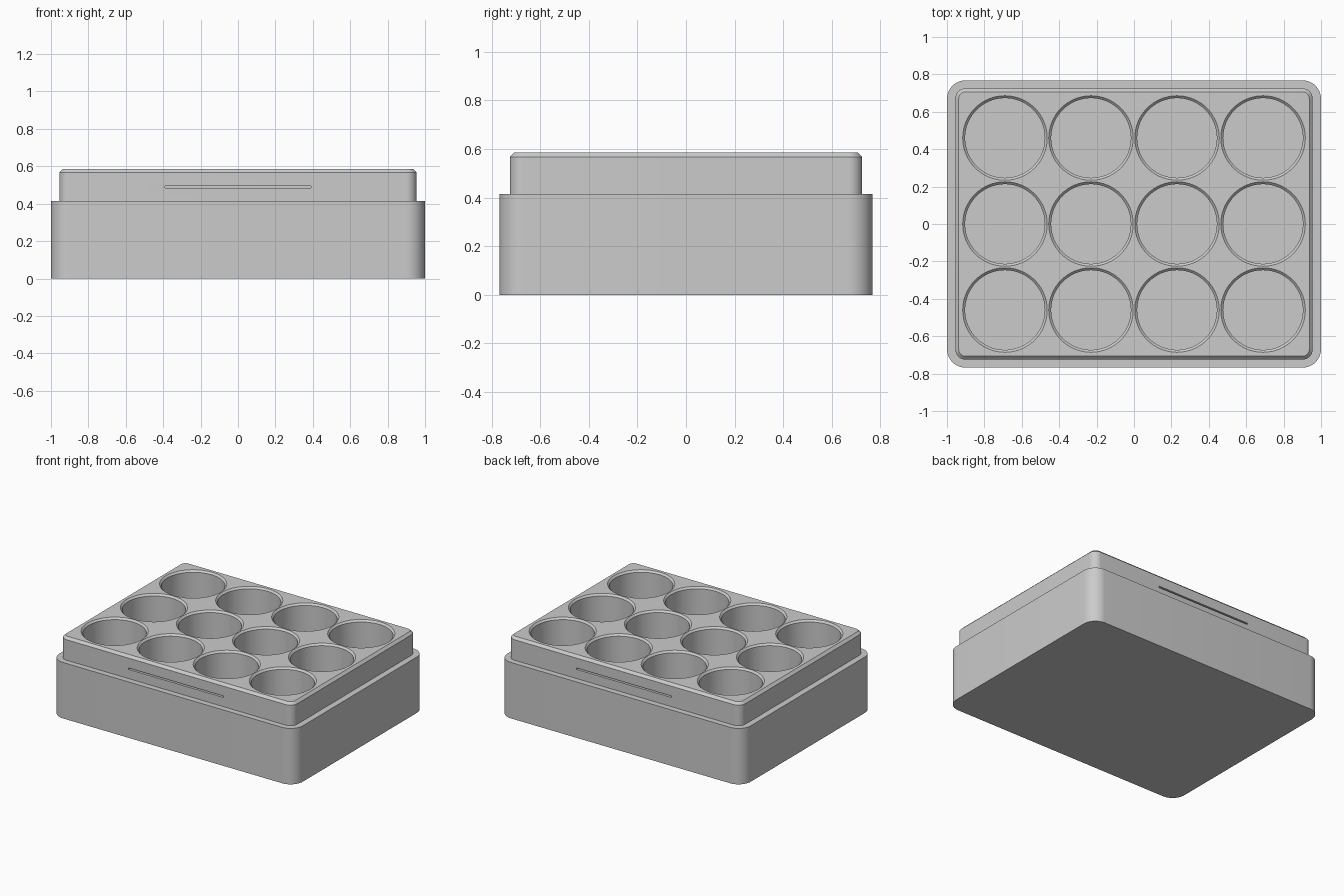
import bpy, bmesh
from math import cos, sin, pi, radians

cube = bpy.data.objects.get("Cube")
if cube:
    bpy.data.objects.remove(cube, do_unlink=True)

grey = bpy.data.materials.new("light grey")
grey.use_nodes = True
colour = (0.6, 0.6, 0.6, 1)
grey.diffuse_color = colour
grey.node_tree.nodes["Principled BSDF"].inputs["Base Color"].default_value = colour


def loft(bm, layers, cx=0, cy=0, steps=12):
    """Stack rounded rectangles (half width, half depth, radius, height) into a solid."""
    rings = []
    for hx, hy, r, z in layers:
        ring = []
        for corner, (sx, sy) in enumerate([(1, 1), (-1, 1), (-1, -1), (1, -1)]):
            for i in range(steps + 1):
                a = (corner + i / steps) * pi / 2
                ring.append(bm.verts.new((cx + sx * (hx - r) + r * cos(a),
                                          cy + sy * (hy - r) + r * sin(a), z)))
        rings.append(ring)
    bm.faces.new(rings[0][::-1])
    bm.faces.new(rings[-1])
    n = len(rings[0])
    for low, high in zip(rings, rings[1:]):
        for i in range(n):
            j = (i + 1) % n
            bm.faces.new((low[i], low[j], high[j], high[i]))


def finish(bm, name):
    bmesh.ops.remove_doubles(bm, verts=bm.verts, dist=1e-5)
    bmesh.ops.recalc_face_normals(bm, faces=bm.faces)
    mesh = bpy.data.meshes.new(name)
    bm.to_mesh(mesh)
    bm.free()
    mesh.materials.append(grey)
    obj = bpy.data.objects.new(name, mesh)
    bpy.context.collection.objects.link(obj)
    return obj


# Stepped block with a chamfered top edge
TOP = 0.585
bm = bmesh.new()
loft(bm, [(1, 0.768, 0.1, 0), (1, 0.768, 0.1, 0.415),
          (0.955, 0.725, 0.055, 0.415), (0.955, 0.725, 0.055, TOP - 0.018),
          (0.937, 0.707, 0.037, TOP)])
block = finish(bm, "well_block")

# Cutter: twelve round wells with bevelled rims, and a finger slot front and back
bm = bmesh.new()
WELL, RIM, FLOOR, PITCH = 0.213, 0.226, 0.12, 0.46
profile = [(WELL, FLOOR), (WELL, TOP - 0.013), (RIM, TOP), (RIM, TOP + 0.05)]
for col in range(4):
    for row in range(3):
        loft(bm, [(r, r, r, z) for r, z in profile],
             (col - 1.5) * PITCH, (row - 1) * PITCH, steps=16)
for side in (-1, 1):
    loft(bm, [(0.39, 0.02, 0.001, z) for z in (0.483, 0.494)],
         cy=side * 0.725, steps=1)
cutter = finish(bm, "well_cutter")
cutter.hide_render = True

# Cut the wells, then drop the cutter
cut = block.modifiers.new("wells", 'BOOLEAN')
cut.operation = 'DIFFERENCE'
cut.solver = 'EXACT'
cut.object = cutter
bpy.ops.object.select_all(action='DESELECT')
bpy.context.view_layer.objects.active = block
block.select_set(True)
bpy.ops.object.modifier_apply(modifier=cut.name)
bpy.data.objects.remove(cutter, do_unlink=True)
bpy.ops.object.shade_smooth_by_angle(angle=radians(30))
